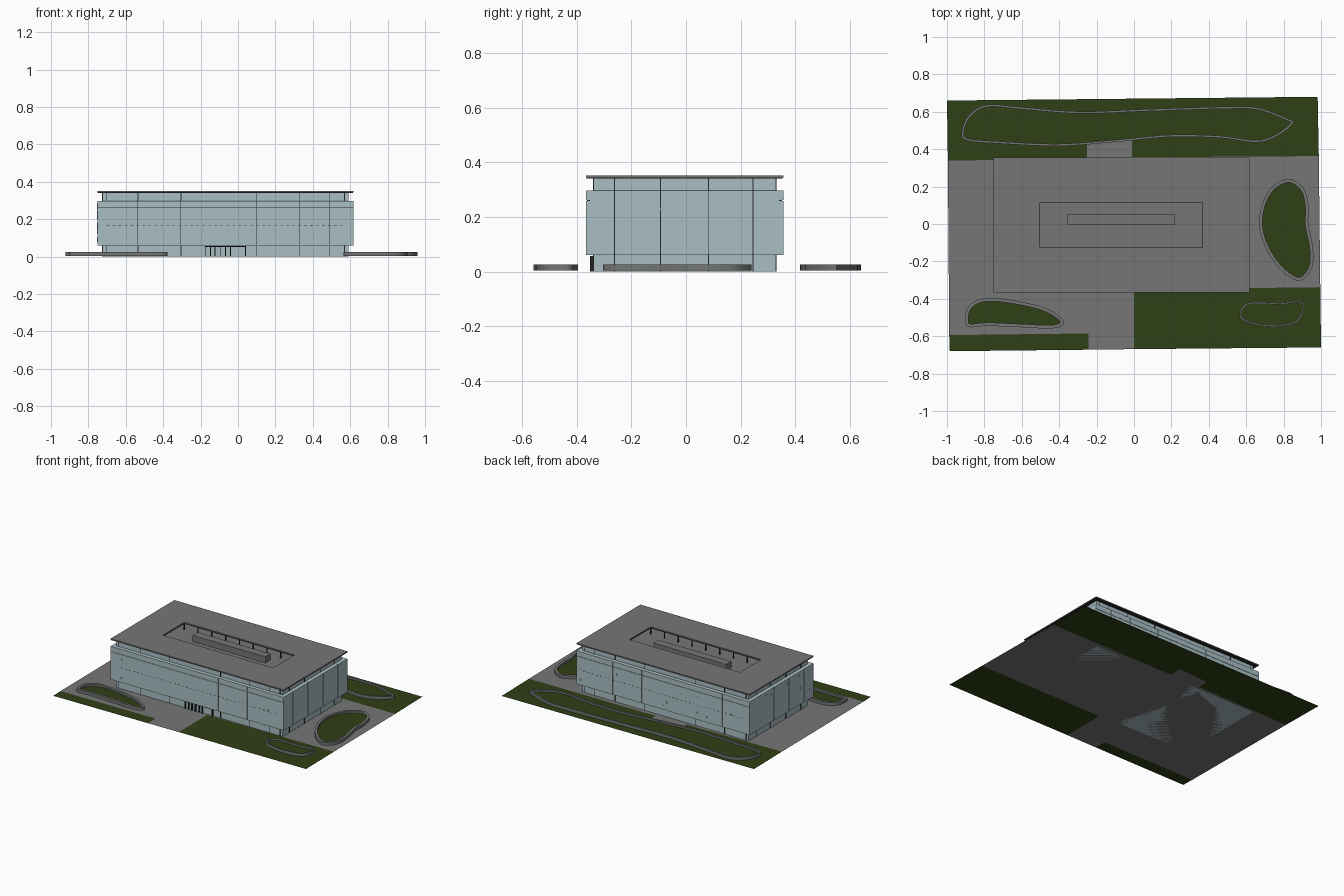
import bpy, bmesh, random
from mathutils import Vector

if "Cube" in bpy.data.objects:
    bpy.data.objects.remove(bpy.data.objects["Cube"])

random.seed(4)


def material(name, rgb):
    m = bpy.data.materials.new(name)
    m.diffuse_color = (*rgb, 1)
    m.use_nodes = True
    m.node_tree.nodes["Principled BSDF"].inputs["Base Color"].default_value = m.diffuse_color
    return m


GLASS = material("pale_glass", (0.40, 0.52, 0.56))
GREY = material("concrete", (0.18, 0.18, 0.18))
GREEN = material("grass", (0.03, 0.05, 0.008))
DARK = material("dark_metal", (0.02, 0.02, 0.022))


def finish(bm, name, mat, smooth=False):
    bmesh.ops.recalc_face_normals(bm, faces=bm.faces)
    me = bpy.data.meshes.new(name)
    bm.to_mesh(me)
    bm.free()
    me.materials.append(mat)
    ob = bpy.data.objects.new(name, me)
    bpy.context.collection.objects.link(ob)
    if smooth:
        bpy.ops.object.select_all(action='DESELECT')
        ob.select_set(True)
        bpy.context.view_layer.objects.active = ob
        bpy.ops.object.shade_smooth_by_angle()
    return ob


def boxes(name, items, mat):
    """Axis-aligned boxes (x0, x1, y0, y1, z0, z1) in one mesh."""
    bm = bmesh.new()
    for x0, x1, y0, y1, z0, z1 in items:
        vs = bmesh.ops.create_cube(bm, size=1)["verts"]
        for v in vs:
            v.co = ((x0 + x1) / 2 + v.co.x * (x1 - x0),
                    (y0 + y1) / 2 + v.co.y * (y1 - y0),
                    (z0 + z1) / 2 + v.co.z * (z1 - z0))
    return finish(bm, name, mat)


def sheet(name, pts, z, mat):
    bm = bmesh.new()
    f = bm.faces.new([bm.verts.new((*p[:2], z)) for p in pts])
    f.normal_update()
    up = f.normal.z > 0
    ob = finish(bm, name, mat)
    if (ob.data.polygons[0].normal.z > 0) is False:
        ob.data.flip_normals()
    return ob


def ring(name, outer, inner, z0, z1, mat, smooth=False):
    """Solid band between two matching closed outlines."""
    bm = bmesh.new()
    loops = [[bm.verts.new((*p[:2], z)) for p in pts]
             for pts, z in ((outer, z0), (outer, z1), (inner, z1), (inner, z0))]
    n = len(outer)
    for k in range(4):
        a, b = loops[k], loops[(k + 1) % 4]
        for i in range(n):
            j = (i + 1) % n
            bm.faces.new((a[i], a[j], b[j], b[i]))
    return finish(bm, name, mat, smooth)


def rect(x0, x1, y0, y1):
    return [(x0, y0), (x1, y0), (x1, y1), (x0, y1)]


def rounded(pts, steps=6):
    """Closed smooth curve through the points."""
    p = [Vector(q) for q in pts]
    n, out = len(p), []
    for i in range(n):
        a, b, c, d = p[i - 1], p[i], p[(i + 1) % n], p[(i + 2) % n]
        for s in range(steps):
            t = s / steps
            out.append(0.5 * (2 * b + (c - a) * t + (2 * a - 5 * b + 4 * c - d) * t * t
                              + (3 * b - a - 3 * c + d) * t ** 3))
    return out


def planter(name, pts, width):
    outer = rounded(pts)
    n, inner = len(outer), []
    for i, q in enumerate(outer):
        t = (outer[(i + 1) % n] - outer[i - 1]).normalized()
        inner.append(q + Vector((t.y, -t.x)) * width)
    ring(name + "_curb", outer, inner, 0.004, 0.025, GREY, True)
    sheet(name + "_grass", inner, 0.012, GREEN)


# Ground: paving with lawns around it
sheet("paving", [(-0.995, 0.338), (-0.25, 0.352), (-0.25, 0.434), (-0.01, 0.45), (-0.01, 0.357),
                 (0.988, 0.363), (0.996, -0.338), (0, -0.35), (0, -0.669), (-0.243, -0.672),
                 (-0.243, -0.585), (-0.988, -0.594)], 0, GREY)
sheet("back_lawn", [(-1, 0.66), (-0.995, 0.338), (-0.25, 0.352), (-0.25, 0.434), (-0.01, 0.45),
                    (-0.01, 0.357), (0.988, 0.363), (0.982, 0.68)], 0, GREEN)
sheet("front_right_lawn", [(0, -0.35), (0, -0.669), (1, -0.66), (0.996, -0.338)], 0, GREEN)
sheet("front_left_lawn", [(-0.988, -0.594), (-0.985, -0.68), (-0.243, -0.672), (-0.243, -0.585)], 0, GREEN)

# Planting beds with kerbs
planter("back_bed", [(-0.92, 0.5), (-0.88, 0.585), (-0.785, 0.638), (-0.6, 0.625), (-0.29, 0.602),
                     (0.08, 0.615), (0.51, 0.628), (0.67, 0.62), (0.82, 0.565), (0.85, 0.54),
                     (0.78, 0.478), (0.66, 0.436), (0.457, 0.46), (0.19, 0.465), (-0.08, 0.44),
                     (-0.4, 0.417), (-0.72, 0.43), (-0.895, 0.447)], 0.012)
planter("right_bed", [(0.83, 0.24), (0.91, 0.185), (0.935, 0.08), (0.932, 0), (0.957, -0.13),
                      (0.95, -0.24), (0.885, -0.303), (0.795, -0.255), (0.715, -0.15),
                      (0.672, -0.03), (0.68, 0.09), (0.735, 0.195)], 0.018)
planter("front_left_bed", [(-0.903, -0.5), (-0.88, -0.435), (-0.8, -0.397), (-0.665, -0.405),
                           (-0.48, -0.447), (-0.378, -0.515), (-0.425, -0.557), (-0.61, -0.552),
                           (-0.78, -0.545), (-0.885, -0.55)], 0.018)
planter("front_right_bed", [(0.563, -0.487), (0.6, -0.425), (0.69, -0.418), (0.78, -0.422),
                            (0.885, -0.412), (0.909, -0.45), (0.87, -0.525), (0.75, -0.55),
                            (0.617, -0.53)], 0.009)

# Building extents
X0, X1, Y0, Y1 = -0.752, 0.617, -0.366, 0.356
ZB, ZT, ZR = 0.06, 0.297, 0.342
IN = 0.027
bx0, bx1, by0, by1 = X0 + IN, X1 - IN, Y0 + IN, Y1 - IN
xs = [X0, -0.535, -0.305, 0.1, 0.33, 0.49, X1]
ys = [Y0, -0.262, -0.093, 0.083, 0.245, Y1]

# Set-back ground storey, main block and its flat top deck
boxes("ground_storey", [(bx0, bx1, by0, by1, 0, ZB)], GLASS)
D = 0.004
boxes("main_core", [(X0 + D, X1 - D, Y0 + D, Y1 - D, ZB + 0.001, ZT - 0.001)], DARK)
boxes("terrace_floor", [(bx0, bx1, by0, by1, ZT - 0.002, ZT + 0.002)], GREY)

# Facade panels separated by narrow joints
G, T = 0.0015, 0.015
panels = []
for a, b in zip(xs, xs[1:]):
    a2, b2 = a + G * (a != X0), b - G * (b != X1)
    for z0, z1 in ((ZB, 0.259), (0.261, ZT)):
        panels += [(a2, b2, Y0, Y0 + T, z0, z1), (a2, b2, Y1 - T, Y1, z0, z1)]
for a, b in zip(ys, ys[1:]):
    a2 = a + (T if a == Y0 else G)
    b2 = b - (T if b == Y1 else G)
    panels += [(X0, X0 + T, a2, b2, ZB, ZT), (X1 - T, X1, a2, b2, ZB, ZT)]
boxes("facade_panels", panels, GLASS)
ring("block_top", rect(X0 + D, X1 - D, Y0 + D, Y1 - D), rect(bx0, bx1, by0, by1),
     ZT - 0.002, ZT, GLASS)

# Tiny glazing clips scattered over the facades
clips, e, w, h = [], 0.0008, 0.0008, 0.006
for _ in range(80):
    x, z = random.uniform(X0 + 0.03, X1 - 0.03), random.uniform(0.08, 0.24)
    y = random.choice((Y0, Y1))
    clips.append((x - w, x + w, y - e, y + e, z - h, z + h))
for _ in range(40):
    y, z = random.uniform(Y0 + 0.03, Y1 - 0.03), random.uniform(0.08, 0.28)
    x = random.choice((X0, X1))
    clips.append((x - e, x + e, y - w, y + w, z - h, z + h))
boxes("glazing_clips", clips, GLASS)
boxes("joint_dashes", [(x, x + 0.014, y - e, y + e, 0.164, 0.166)
                       for i in range(40) for y in (Y0, Y1)
                       for x in [X0 + 0.05 + i * 0.032]], DARK)

# Set-back top storey wall with posts at the joints
ring("top_storey_wall", rect(bx0, bx1, by0, by1),
     rect(bx0 + 0.01, bx1 - 0.01, by0 + 0.01, by1 - 0.01), ZT, ZR, GLASS)
r = 0.002
post_xy = [(x, y) for x in xs[1:-1] + [bx0 + 0.02, bx1 - 0.02] for y in (by0, by1)]
post_xy += [(x, y) for y in ys[1:-1] for x in (bx0, bx1)]
boxes("storey_posts", [(x - r, x + r, y - r, y + r, z0, z1) for x, y in post_xy
                       for z0, z1 in ((0, ZB), (ZT, ZR))], DARK)

# Roof slab with a long opening, dark trim and posts around it
ox0, ox1, oy0, oy1 = -0.505, 0.368, -0.126, 0.114
ring("roof_slab", rect(X0, X1, Y0, Y1), rect(ox0, ox1, oy0, oy1), 0.3445, 0.351, GREY)
ring("roof_trim", rect(X0 + 0.002, X1 - 0.002, Y0 + 0.002, Y1 - 0.002),
     rect(ox0 + 0.002, ox1 - 0.002, oy0 + 0.002, oy1 - 0.002), 0.341, 0.3445, DARK)
inner_posts = [(ox0 + (ox1 - ox0) * i / 8, y) for i in range(9) for y in (oy0, oy1)]
boxes("opening_posts", [(x - 0.003, x + 0.003, y - 0.003, y + 0.003, ZT, 0.3435)
                        for x, y in inner_posts], DARK)
boxes("roof_plant_box", [(-0.355, 0.22, -0.005, 0.053, ZT, 0.343)], GREY)

# Entrance doors: dark frame with upright bars
ye0, ye1 = by0 - 0.012, by0 + 0.002
bars = [(x - 0.0025, x + 0.0025, ye0, ye1, 0, 0.055)
        for x in (-0.175, -0.148, -0.122, -0.095, -0.066, -0.04, 0.04)]
boxes("entrance_frame", bars + [(-0.177, 0.043, ye0, ye1, 0.05, 0.056)], DARK)
